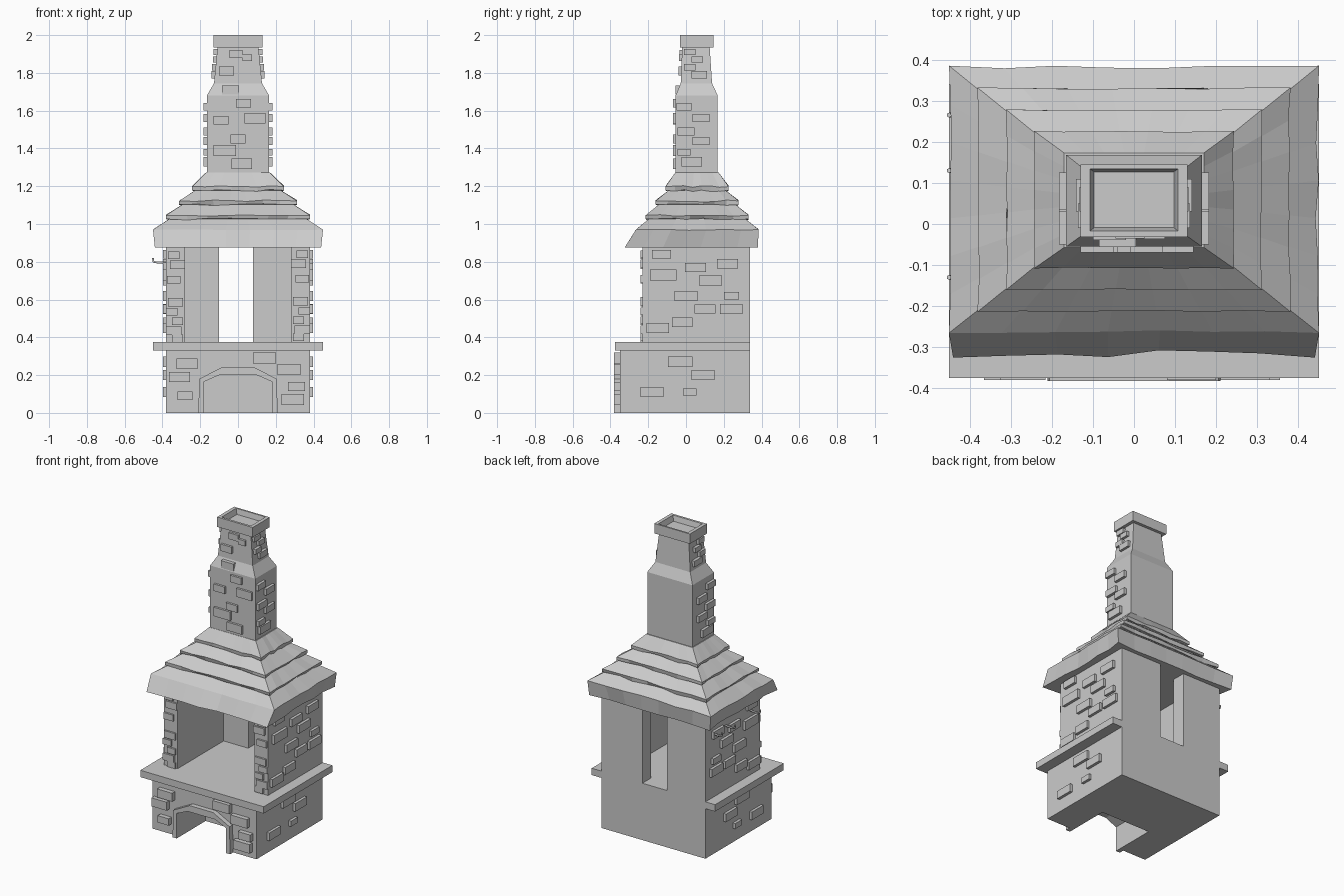
import bpy
import bmesh
import random
from mathutils import Matrix, Vector

random.seed(4)
cube = bpy.data.objects.get("Cube")
if cube:
    bpy.data.objects.remove(cube, do_unlink=True)

GREY = (0.6, 0.6, 0.6, 1.0)
stone = bpy.data.materials.new("stone grey")
stone.use_nodes = True
stone.diffuse_color = GREY
stone.node_tree.nodes["Principled BSDF"].inputs["Base Color"].default_value = GREY


def finish(name, bm):
    """Turn a bmesh into a flat shaded stone object."""
    bmesh.ops.recalc_face_normals(bm, faces=bm.faces)
    mesh = bpy.data.meshes.new(name)
    bm.to_mesh(mesh)
    bm.free()
    mesh.materials.append(stone)
    obj = bpy.data.objects.new(name, mesh)
    bpy.context.scene.collection.objects.link(obj)
    return obj


def add_box(bm, x0, x1, y0, y1, z0, z1):
    low, high = Vector((x0, y0, z0)), Vector((x1, y1, z1))
    matrix = Matrix.Translation((low + high) / 2) @ Matrix.Diagonal((*(high - low), 1))
    bmesh.ops.create_cube(bm, size=1, matrix=matrix)


def box(name, *bounds):
    bm = bmesh.new()
    add_box(bm, *bounds)
    return finish(name, bm)


def prism(name, outline, y0, y1):
    """Extrude an x-z outline along y."""
    bm = bmesh.new()
    face = bm.faces.new([bm.verts.new((x, y0, z)) for x, z in outline])
    moved = bmesh.ops.extrude_face_region(bm, geom=[face])["geom"]
    verts = [v for v in moved if isinstance(v, bmesh.types.BMVert)]
    bmesh.ops.translate(bm, vec=(0, y1 - y0, 0), verts=verts)
    return finish(name, bm)


def loft(name, rings, steps=1):
    """Skin rectangular rings (half width, front, back, height, pull, wave)."""
    bm = bmesh.new()
    loops = []
    for half, front, back, z, pull, wave in rings:
        corners = [Vector(c) for c in
                   ((-half, front, z), (half, front, z), (half, back, z), (-half, back, z))]
        loop = []
        for i, corner in enumerate(corners):
            for k in range(steps):
                p = corner.lerp(corners[(i + 1) % 4], k / steps)
                if k:
                    shrink = 1 - random.uniform(0, pull)
                    p.x *= shrink
                    p.y = 0.06 + (p.y - 0.06) * shrink
                    p.z += random.uniform(-wave, wave)
                loop.append(bm.verts.new(p))
        loops.append(loop)
    count = 4 * steps
    for a, b in zip(loops, loops[1:]):
        for i in range(count):
            j = (i + 1) % count
            bm.faces.new((a[i], a[j], b[j], b[i]))
    bm.faces.new(loops[0])
    bm.faces.new(loops[-1])
    return finish(name, bm)


def mirrored(points):
    """Complete a left-right symmetric outline."""
    return points + [(-x, z) for x, z in reversed(points)]


# Lower block with the arched wood store
arch = [(0.18, 0), (0.18, 0.165), (0.1, 0.2)]
prism("base_front", mirrored([(0.38, 0.33), (0.38, 0)] + arch)[::-1], -0.35, -0.08)
box("base_back", -0.38, 0.38, -0.08, 0.34, 0, 0.33)
trim = [(-x, z) for x, z in arch] + arch[::-1]
trim += [(0.21, 0), (0.205, 0.18), (0.085, 0.242)]
trim += [(-0.085, 0.242), (-0.205, 0.18), (-0.21, 0)]
prism("arch_trim", trim, -0.382, -0.3)

# Worktop slab and firebox walls
box("worktop", -0.45, 0.45, -0.375, 0.34, 0.33, 0.375)
for side, name in ((-1, "right"), (1, "left")):
    xs = sorted((side * 0.38, side * 0.28))
    box(name + "_wall", *xs, -0.23, 0.34, 0.375, 0.89)
box("back_wall_right", -0.28, -0.1, 0.25, 0.34, 0.375, 0.89)
box("back_wall_left", 0.08, 0.28, 0.25, 0.34, 0.375, 0.89)

# Hood with overlapping uneven courses
rings = [(0.44, -0.325, 0.38, 0.875, 0.05, 0),
         (0.45, -0.265, 0.385, 0.97, 0.02, 0.004)]
for i in range(1, 4):
    x, front, back, z = 0.45 - 0.069 * i, 0.053 * i - 0.267, 0.385 - 0.053 * i, 0.97 + 0.076 * i
    rings += [(x - 0.016, front + 0.016, back - 0.016, z - 0.02, 0, 0),
              (x, front, back, z - 0.02, 0.05, 0.006),
              (x, front, back, z, 0.015, 0.005)]
rings.append((0.17, -0.057, 0.173, 1.272, 0, 0))
loft("hood", rings, steps=7)

# Chimney with a hollow cap
stack = [(0.165, -0.055, 0.168, 1.25), (0.165, -0.055, 0.168, 1.68),
         (0.127, -0.028, 0.138, 1.745), (0.108, -0.02, 0.125, 1.94)]
cap = [(0.13, -0.032, 0.145, 1.935), (0.13, -0.032, 0.145, 2),
       (0.107, -0.017, 0.134, 2), (0.097, -0.009, 0.127, 1.965)]
loft("chimney", [r + (0, 0) for r in stack])
loft("chimney_cap", [r + (0, 0) for r in cap])


def stack_at(z):
    """Half width and front of the chimney at a height."""
    for a, b in zip(stack, stack[1:]):
        if z <= b[3]:
            t = (z - a[3]) / (b[3] - a[3])
            return a[0] + (b[0] - a[0]) * t, a[1] + (b[1] - a[1]) * t
    return stack[-1][:2]


def front_bricks(name, spots, front, out):
    """Bricks on the front: centre x, centre z and width."""
    bm = bmesh.new()
    for x, z, w in spots:
        y = front(z)
        h = 0.17 * w + 0.009
        add_box(bm, x - w / 2, x + w / 2, y - out, y + 0.03, z - h, z + h)
    finish(name, bm)


def side_bricks(name, spots, half, out):
    """Bricks on both sides: centre y, centre z and width."""
    bm = bmesh.new()
    for y, z, w in spots:
        x = half(z)
        h = 0.17 * w + 0.006
        for a, b in ((x - 0.03, x + out), (-x - out, 0.03 - x)):
            add_box(bm, a, b, y - w / 2, y + w / 2, z - h, z + h)
    finish(name, bm)


# Raised bricks on the lower block
front_bricks("base_front_bricks", [
    (-0.27, 0.26, 0.11), (-0.31, 0.19, 0.11), (-0.28, 0.09, 0.08), (0.14, 0.29, 0.12),
    (0.27, 0.23, 0.12), (0.31, 0.14, 0.09), (0.29, 0.07, 0.12)], lambda z: -0.35, 0.03)
side_bricks("base_side_bricks", [
    (-0.03, 0.27, 0.13), (0.09, 0.2, 0.12), (-0.18, 0.11, 0.12), (0.02, 0.11, 0.07)],
    lambda z: 0.38, 0.018)

# Raised bricks on the firebox walls
posts = [(0.34, 0.84, 0.06), (0.32, 0.79, 0.08), (0.34, 0.71, 0.07), (0.33, 0.59, 0.08),
         (0.35, 0.54, 0.06), (0.32, 0.49, 0.06), (0.34, 0.44, 0.08), (0.32, 0.4, 0.06)]
front_bricks("post_bricks", posts + [(-x, z - 0.005, w) for x, z, w in posts],
             lambda z: -0.23, 0.012)
side_bricks("wall_side_bricks", [
    (-0.13, 0.84, 0.1), (0.05, 0.77, 0.11), (0.22, 0.79, 0.11), (-0.12, 0.73, 0.14),
    (0.13, 0.7, 0.12), (0, 0.62, 0.12), (0.24, 0.62, 0.08), (0.1, 0.55, 0.11),
    (-0.02, 0.48, 0.11), (0.24, 0.55, 0.12), (-0.15, 0.45, 0.12)], lambda z: 0.38, 0.018)

# Raised bricks on the chimney
front_bricks("chimney_front_bricks", [
    (-0.09, 1.55, 0.08), (0.09, 1.56, 0.11), (0.03, 1.64, 0.08), (0, 1.45, 0.08),
    (-0.07, 1.39, 0.12), (0.02, 1.32, 0.11), (-0.04, 1.71, 0.09), (-0.06, 1.81, 0.08),
    (-0.01, 1.9, 0.07), (0.05, 1.88, 0.05)], lambda z: stack_at(z)[1], 0.014)
side_bricks("chimney_side_bricks", [
    (0.03, 1.33, 0.11), (-0.01, 1.38, 0.07), (0.08, 1.44, 0.09), (0, 1.49, 0.09),
    (0.08, 1.56, 0.09), (-0.01, 1.62, 0.08), (0.07, 1.79, 0.08), (0.02, 1.83, 0.06),
    (0.06, 1.87, 0.06), (0.02, 1.91, 0.06)], lambda z: stack_at(z)[0], 0.018)

# Tool hooks on the right wall
for i, y in enumerate((-0.13, 0.13, 0.265)):
    curve = bpy.data.curves.new("tool_hook", "CURVE")
    curve.dimensions = "3D"
    curve.bevel_depth = 0.006
    curve.bevel_resolution = 1
    curve.use_fill_caps = True
    path = curve.splines.new("POLY")
    points = [(-0.37, 0.8), (-0.42, 0.795), (-0.447, 0.8), (-0.45, 0.82)]
    path.points.add(len(points) - 1)
    for point, (x, z) in zip(path.points, points):
        point.co = (x, y, z, 1)
    curve.materials.append(stone)
    hook = bpy.data.objects.new("tool_hook_%d" % (i + 1), curve)
    bpy.context.scene.collection.objects.link(hook)
